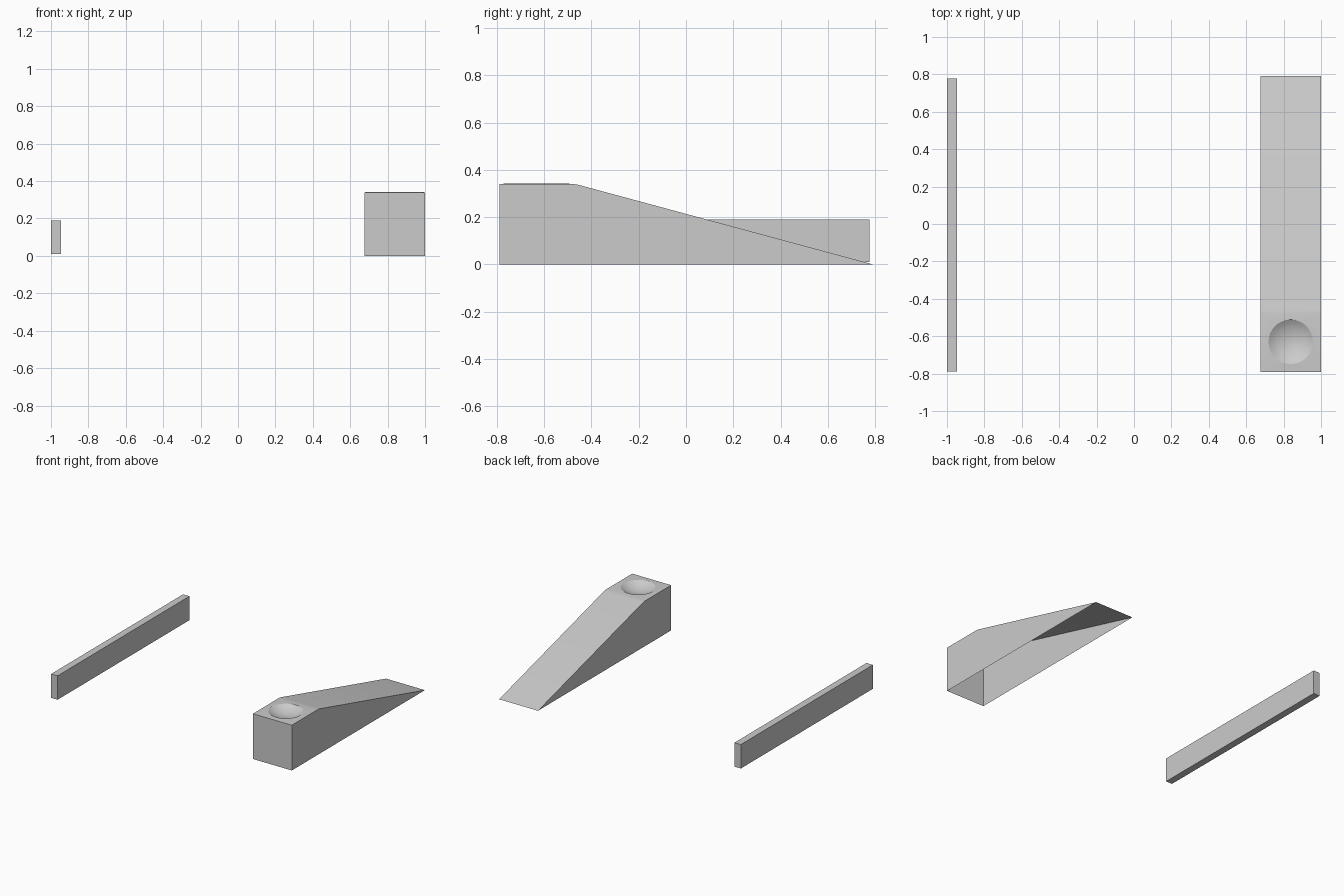
import bpy, bmesh, math

if "Cube" in bpy.data.objects:
    bpy.data.objects.remove(bpy.data.objects["Cube"])

X0, X1 = 0.677, 1.0
Y0, Y1 = -0.79, 0.79
TOP = 0.34


def make_object(name, bm):
    bmesh.ops.remove_doubles(bm, verts=bm.verts, dist=1e-5)
    mesh = bpy.data.meshes.new(name)
    bm.to_mesh(mesh)
    bm.free()
    obj = bpy.data.objects.new(name, mesh)
    bpy.context.collection.objects.link(obj)
    bpy.ops.object.select_all(action='DESELECT')
    obj.select_set(True)
    bpy.context.view_layer.objects.active = obj
    bpy.ops.object.shade_smooth_by_angle(angle=math.radians(30))
    return obj


# Side bar: closed thin box
bm = bmesh.new()
bmesh.ops.create_cube(bm, size=1)
for v in bm.verts:
    v.co.x = -0.9735 + v.co.x * 0.053
    v.co.y = -0.006 + v.co.y * 1.566
    v.co.z = 0.1 + v.co.z * 0.18
make_object("side_bar", bm)

# Wedge: shell with open underside, profile in (y, z)
profile = [(Y0, 0), (Y0, TOP), (-0.48, TOP), (-0.458, 0.337), (Y1, 0.0)]
bm = bmesh.new()
left = [bm.verts.new((X0, y, z)) for y, z in profile]
right = [bm.verts.new((X1, y, z)) for y, z in profile]
bm.faces.new(left[::-1])
bm.faces.new(right)
for i in range(len(profile) - 1):
    if i != 1:  # flat top is filled around the dish
        bm.faces.new((left[i], left[i + 1], right[i + 1], right[i]))

# Shallow round dish sunk in the flat top
CX, CY, R, DEPTH, SEG, RINGS = 0.838, -0.63, 0.119, 0.035, 32, 6
rings = []
for k in range(RINGS):
    t = 1 - k / RINGS
    z = TOP - DEPTH * (1 - t * t)
    rings.append([bm.verts.new((CX + R * t * math.cos(2 * math.pi * j / SEG),
                                CY + R * t * math.sin(2 * math.pi * j / SEG), z))
                  for j in range(SEG)])
centre = bm.verts.new((CX, CY, TOP - DEPTH))

# Flat top between the outline and the dish rim
outline = [left[1], left[2], right[2], right[1]]
edges = []
for loop in (outline, rings[0]):
    for a, b in zip(loop, loop[1:] + loop[:1]):
        edges.append(bm.edges.get((a, b)) or bm.edges.new((a, b)))
bmesh.ops.triangle_fill(bm, use_beauty=True, edges=edges, normal=(0, 0, 1))

for a, b in zip(rings, rings[1:]):
    for j in range(SEG):
        n = (j + 1) % SEG
        bm.faces.new((a[j], a[n], b[n], b[j]))
for j in range(SEG):
    bm.faces.new((rings[-1][j], rings[-1][(j + 1) % SEG], centre))

# Slightly raised rim
for v in rings[0]:
    v.co.z += 0.002
bmesh.ops.recalc_face_normals(bm, faces=bm.faces)
if centre.normal.z < 0 and sum(f.normal.z for f in centre.link_faces) < 0:
    bmesh.ops.reverse_faces(bm, faces=bm.faces)
make_object("wedge_with_dish", bm)
